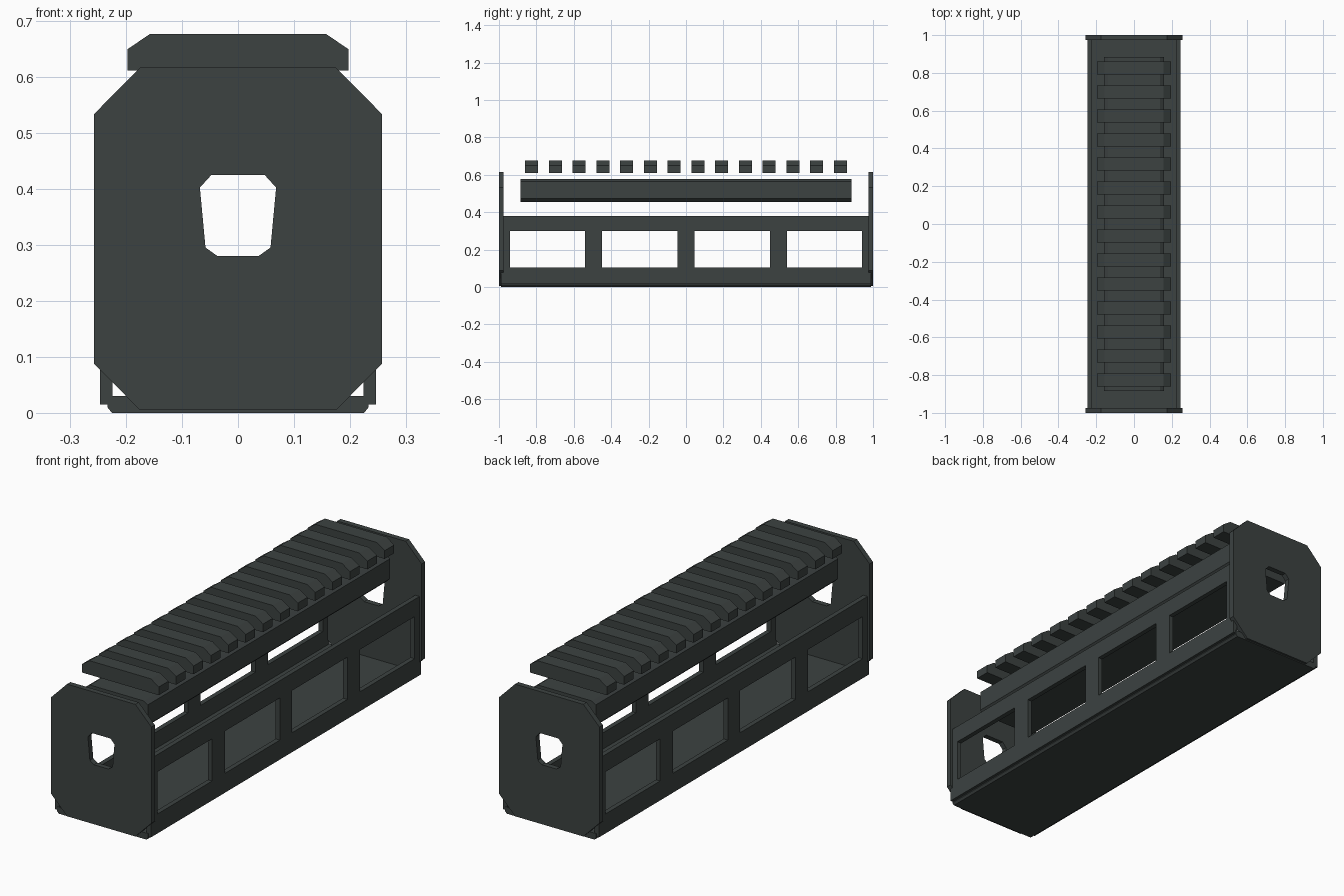
import bpy, bmesh
from mathutils import Vector

if "Cube" in bpy.data.objects:
    bpy.data.objects.remove(bpy.data.objects["Cube"])

mat = bpy.data.materials.new("dark_slate_grey")
mat.diffuse_color = (0.045, 0.0545, 0.053, 1)
mat.use_nodes = True
mat.node_tree.nodes["Principled BSDF"].inputs["Base Color"].default_value = mat.diffuse_color


def finish(name, bm):
    bmesh.ops.remove_doubles(bm, verts=bm.verts, dist=1e-5)
    bmesh.ops.recalc_face_normals(bm, faces=bm.faces)
    me = bpy.data.meshes.new(name)
    bm.to_mesh(me)
    bm.free()
    me.materials.append(mat)
    ob = bpy.data.objects.new(name, me)
    bpy.context.collection.objects.link(ob)
    return ob


def extrude(bm, vec):
    r = bmesh.ops.extrude_face_region(bm, geom=bm.faces[:], use_keep_orig=True)
    moved = [g for g in r["geom"] if isinstance(g, bmesh.types.BMVert)]
    bmesh.ops.translate(bm, verts=moved, vec=Vector(vec))


def mirrored(half):
    """Close a right-hand (x, z) outline by mirroring it across x = 0."""
    return half + [(-x, z) for x, z in reversed(half)]


def prism(name, half, y0, y1):
    bm = bmesh.new()
    bm.faces.new([bm.verts.new((x, y0, z)) for x, z in mirrored(half)])
    extrude(bm, (0, y1 - y0, 0))
    return finish(name, bm)


# End plates: clipped rectangle with a tapered through hole
outer = mirrored([(0.175, 0.005), (0.257, 0.088), (0.257, 0.533), (0.175, 0.616)])
inner = mirrored([(0.037, 0.28), (0.058, 0.295), (0.068, 0.402), (0.048, 0.424)])
for name, y0, y1 in (("front_end_plate", -1, -0.975), ("back_end_plate", 0.975, 1)):
    bm = bmesh.new()
    o = [bm.verts.new((x, y0, z)) for x, z in outer]
    i = [bm.verts.new((x, y0, z)) for x, z in inner]
    for k in range(8):
        n = (k + 1) % 8
        bm.faces.new((o[k], o[n], i[n], i[k]))
    extrude(bm, (0, y1 - y0, 0))
    finish(name, bm)

# Side walls: grid of cells with the four windows left out
ys = [-0.988, -0.94, -0.54, -0.448, -0.045, 0.045, 0.448, 0.54, 0.94, 0.988]
zs = [0.015, 0.105, 0.30, 0.38]
for name, s in (("right_wall", 1), ("left_wall", -1)):
    bm = bmesh.new()
    for a in range(9):
        for b in range(3):
            if b == 1 and a % 2 == 1:
                continue
            cell = [(ys[a], zs[b]), (ys[a + 1], zs[b]),
                    (ys[a + 1], zs[b + 1]), (ys[a], zs[b + 1])]
            bm.faces.new([bm.verts.new((s * 0.246, y, z)) for y, z in cell])
    bmesh.ops.remove_doubles(bm, verts=bm.verts, dist=1e-5)
    extrude(bm, (-s * 0.022, 0, 0))
    finish(name, bm)

# Floor with a stepped, chamfered underside
prism("floor", [(0.225, 0), (0.233, 0.01), (0.233, 0.03)], -0.99, 0.99)

# Long bar floating under the slats
prism("rail_bar", [(0.14, 0.455), (0.158, 0.472), (0.158, 0.565), (0.138, 0.578)],
      -0.885, 0.885)

# Row of cross slats
slat = [(0.197, 0.611), (0.197, 0.649), (0.157, 0.676)]
for k in range(14):
    y = -0.8255 + k * 0.127
    prism(f"slat_{k + 1:02d}", slat, y - 0.035, y + 0.035)
